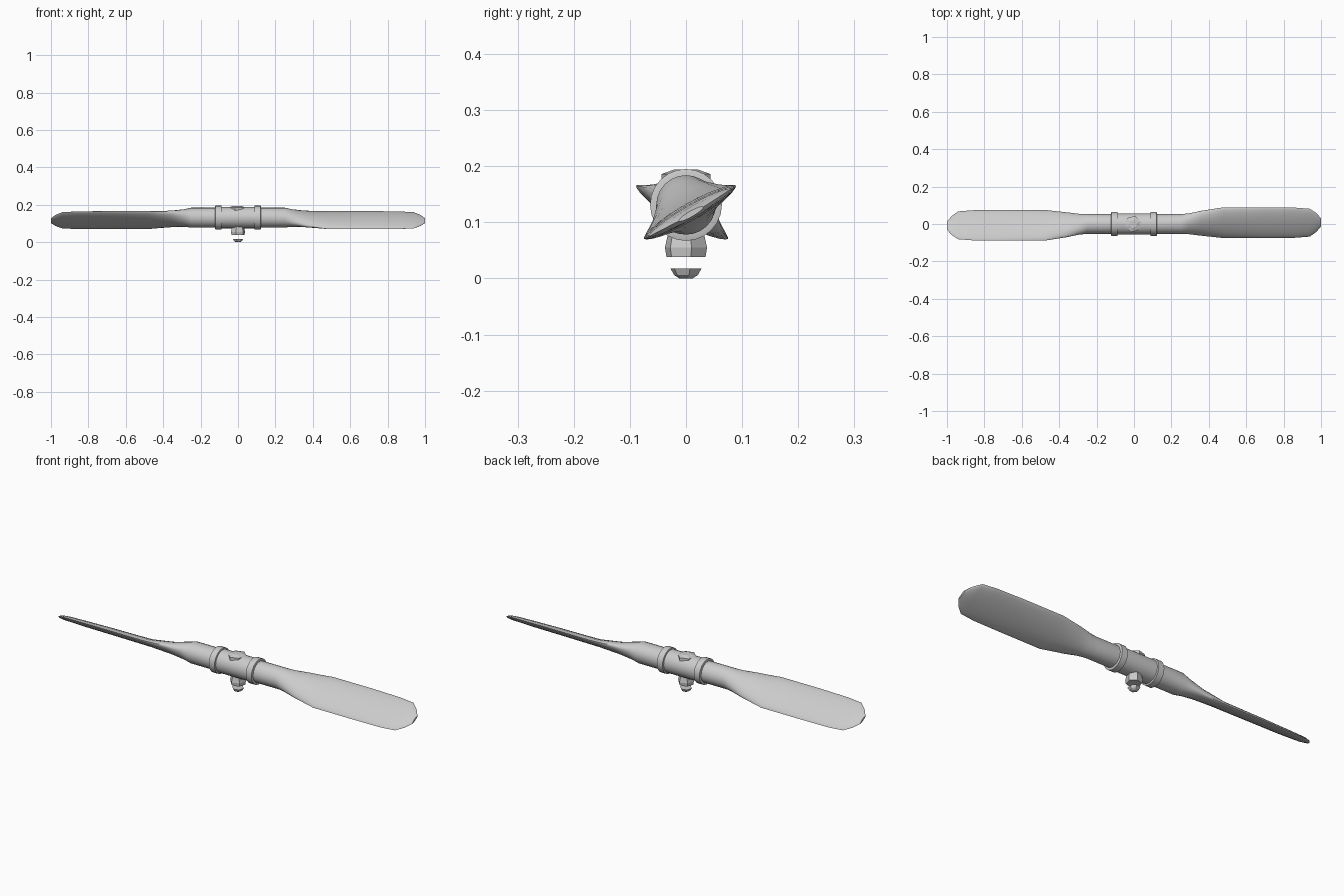
import bpy, bmesh, math
from mathutils import Matrix, Vector

if "Cube" in bpy.data.objects:
    bpy.data.objects.remove(bpy.data.objects["Cube"])

grey = bpy.data.materials.new("light grey metal")
grey.diffuse_color = (0.6, 0.6, 0.6, 1)
grey.use_nodes = True
grey.node_tree.nodes["Principled BSDF"].inputs["Base Color"].default_value = grey.diffuse_color
AXIS_Z = 0.131


def finish(name, bm, angle=35):
    bmesh.ops.recalc_face_normals(bm, faces=bm.faces)
    mesh = bpy.data.meshes.new(name)
    bm.to_mesh(mesh)
    bm.free()
    mesh.materials.append(grey)
    ob = bpy.data.objects.new(name, mesh)
    bpy.context.collection.objects.link(ob)
    bpy.ops.object.select_all(action='DESELECT')
    ob.select_set(True)
    bpy.context.view_layer.objects.active = ob
    if angle:
        bpy.ops.object.shade_smooth_by_angle(angle=math.radians(angle))
    return ob


def loft(bm, rings):
    """Skin a list of point rings and cap both ends."""
    loops = [[bm.verts.new(p) for p in ring] for ring in rings]
    n = len(loops[0])
    for a, b in zip(loops, loops[1:]):
        for i in range(n):
            j = (i + 1) % n
            bm.faces.new((a[i], a[j], b[j], b[i]))
    bm.faces.new(loops[0])
    bm.faces.new(loops[-1])


def lathe_x(name, profile, n=24):
    """Solid turned about the barrel axis, profile = (x, radius)."""
    bm = bmesh.new()
    loft(bm, [[(x, r * math.cos(2 * math.pi * i / n),
                AXIS_Z + r * math.sin(2 * math.pi * i / n)) for i in range(n)]
              for x, r in profile])
    return finish(name, bm)


def lathe_z(name, profile, n, turn=0.0, center=(0, 0)):
    """Faceted solid turned about a vertical axis, profile = (z, radius)."""
    bm = bmesh.new()
    loft(bm, [[(center[0] + r * math.cos(2 * math.pi * i / n + turn),
                center[1] + r * math.sin(2 * math.pi * i / n + turn), z)
               for i in range(n)] for z, r in profile])
    return finish(name, bm, 0)


# Central barrel and the two clamp rings
lathe_x("hub_barrel", [(-0.12, 0.057), (0.12, 0.057)])
for side, label in ((-1, "left"), (1, "right")):
    c = 0.105 * side
    lathe_x(label + "_clamp_ring", [(c - 0.018, 0.057), (c - 0.016, 0.064),
                                    (c + 0.016, 0.064), (c + 0.018, 0.057)])

# Blades: x, center y, center z, half chord, half thickness, edge sharpness
sections = [
    (0.10, 0.000, 0.131, 0.053, 0.053, 1.0),
    (0.25, 0.000, 0.131, 0.053, 0.053, 1.0),
    (0.29, 0.001, 0.129, 0.060, 0.043, 1.1),
    (0.36, 0.004, 0.124, 0.076, 0.030, 1.2),
    (0.48, 0.007, 0.118, 0.095, 0.018, 1.3),
    (0.70, 0.007, 0.118, 0.095, 0.016, 1.3),
    (0.86, 0.007, 0.117, 0.093, 0.014, 1.3),
    (0.94, 0.007, 0.117, 0.086, 0.012, 1.3),
    (0.975, 0.008, 0.116, 0.058, 0.010, 1.2),
    (1.00, 0.009, 0.115, 0.025, 0.005, 1.0),
]
pitch = math.radians(30)
for turn, label in ((0, "right"), (math.pi, "left")):
    bm = bmesh.new()
    rings = []
    for x, cy, cz, hc, ht, power in sections:
        ring = []
        for i in range(24):
            t = 2 * math.pi * i / 24
            s = math.sin(t)
            u = hc * math.cos(t)
            v = ht * math.copysign(abs(s) ** power, s)
            ring.append((x, cy + u * math.cos(pitch) - v * math.sin(pitch),
                         cz + u * math.sin(pitch) + v * math.cos(pitch)))
        rings.append(ring)
    loft(bm, rings)
    bmesh.ops.transform(bm, matrix=Matrix.Rotation(turn, 4, 'Z'), verts=bm.verts)
    finish(label + "_blade", bm)

# Vertical shaft: faceted boss on top, nut below, small loose end cap
lathe_z("top_boss", [(0.17, 0.045), (0.186, 0.045), (0.194, 0.022)], 6, 0.3, (-0.005, 0))
lathe_z("shaft_nut", [(0.038, 0.036), (0.055, 0.039), (0.085, 0.032)], 6, 0.25)
lathe_z("shaft_end_cap", [(0.0, 0.012), (0.006, 0.022), (0.018, 0.029)], 6, 0.25)
